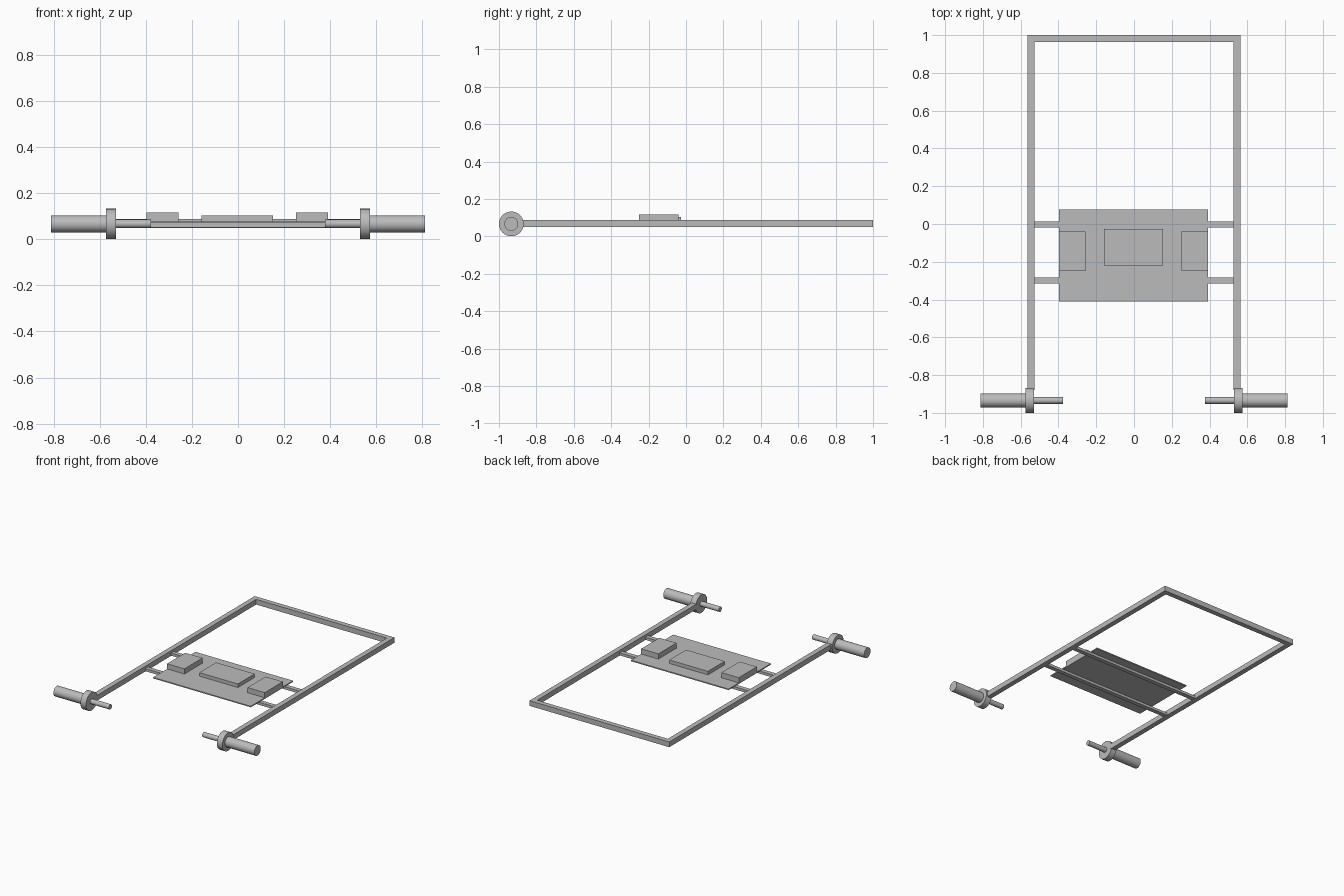
import bpy, bmesh, math
from mathutils import Matrix

old = bpy.data.objects.get("Cube")
if old:
    bpy.data.objects.remove(old, do_unlink=True)

GREY = (0.5, 0.5, 0.5, 1)
grey = bpy.data.materials.new("plain grey")
grey.use_nodes = True
grey.diffuse_color = GREY
grey.node_tree.nodes["Principled BSDF"].inputs["Base Color"].default_value = GREY


def finish(name, bm):
    bmesh.ops.recalc_face_normals(bm, faces=bm.faces)
    mesh = bpy.data.meshes.new(name)
    bm.to_mesh(mesh)
    bm.free()
    mesh.materials.append(grey)
    obj = bpy.data.objects.new(name, mesh)
    bpy.context.collection.objects.link(obj)
    return obj


def box(name, x, y, z):
    """Box from (low, high) pairs on each axis."""
    bm = bmesh.new()
    spans = (x, y, z)
    size = [b - a for a, b in spans]
    mid = [(a + b) / 2 for a, b in spans]
    bmesh.ops.create_cube(bm, size=1, matrix=Matrix.Translation(mid) @ Matrix.Diagonal((*size, 1)))
    return finish(name, bm)


def rod(name, x0, x1, radius):
    """Round part along x on the wheel axis."""
    bm = bmesh.new()
    place = Matrix.Translation(((x0 + x1) / 2, AXIS_Y, AXIS_Z)) @ Matrix.Rotation(math.pi / 2, 4, 'Y')
    bmesh.ops.create_cone(bm, cap_ends=True, segments=48, radius1=radius, radius2=radius,
                          depth=abs(x1 - x0), matrix=place)
    obj = finish(name, bm)
    bpy.ops.object.select_all(action='DESELECT')
    obj.select_set(True)
    bpy.context.view_layer.objects.active = obj
    bpy.ops.object.shade_smooth_by_angle()


AXIS_Y, AXIS_Z = -0.934, 0.067
OUT, IN = 0.565, 0.528
FRAME_Z = (0.05, 0.088)

# U-shaped frame as one extruded outline
bm = bmesh.new()
outline = [(-OUT, -0.88), (-OUT, 1), (OUT, 1), (OUT, -0.88),
           (IN, -0.88), (IN, 0.964), (-IN, 0.964), (-IN, -0.88)]
face = bm.faces.new([bm.verts.new((x, y, FRAME_Z[0])) for x, y in outline])
top = bmesh.ops.extrude_face_region(bm, geom=[face])["geom"]
bmesh.ops.translate(bm, vec=(0, 0, FRAME_Z[1] - FRAME_Z[0]),
                    verts=[v for v in top if isinstance(v, bmesh.types.BMVert)])
finish("frame", bm)

# Hubs, outer grips and inner pegs at the front ends
for side, s in (("left", 1), ("right", -1)):
    rod(side + "_hub", s * 0.529, s * 0.574, 0.066)
    rod(side + "_grip", s * 0.56, s * 0.812, 0.037)
    rod(side + "_peg", s * 0.377, s * 0.54, 0.018)

# Cross bars under the plate
for name, y in (("rear_crossbar", -0.003), ("front_crossbar", -0.3)):
    box(name, (-IN, IN), (y - 0.016, y + 0.016), (0.052, 0.071))

# Plate with three raised blocks
box("plate", (-0.398, 0.391), (-0.411, 0.077), (0.07, 0.078))
box("right_block", (-0.398, -0.258), (-0.25, -0.041), (0.078, 0.116))
box("left_block", (0.252, 0.391), (-0.25, -0.041), (0.078, 0.116))
box("middle_block", (-0.159, 0.153), (-0.22, -0.026), (0.078, 0.104))
